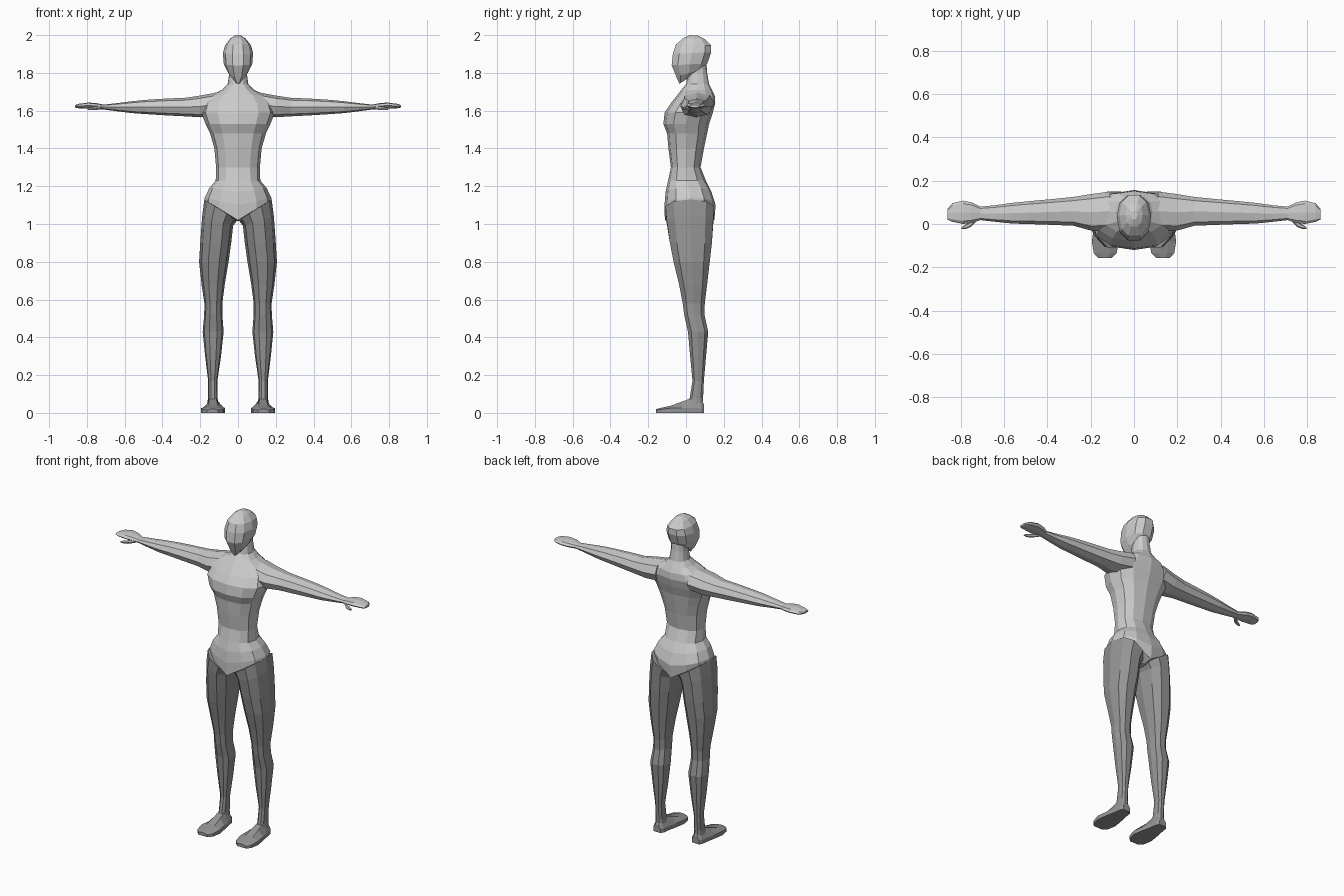
import bpy, bmesh, math
from mathutils import Vector


def spow(v, p):
    return math.copysign(abs(v) ** p, v)


def ellipse(a0, a1, b0, b1, sides, p=0.85):
    """Rounded section between two limits on each axis; first point on +a."""
    pts = []
    for i in range(sides):
        t = 2 * math.pi * i / sides
        pts.append(((a0 + a1) / 2 + (a1 - a0) / 2 * spow(math.cos(t), p),
                    (b0 + b1) / 2 + (b1 - b0) / 2 * spow(math.sin(t), p)))
    return pts


def loft(name, rings, mirror=False, mat=None):
    """Skin a list of equal-length rings, cap both ends."""
    bm = bmesh.new()
    loops = [[bm.verts.new(Vector(p)) for p in r] for r in rings]
    n = len(loops[0])
    for a, b in zip(loops, loops[1:]):
        for i in range(n):
            j = (i + 1) % n
            bm.faces.new((a[i], a[j], b[j], b[i]))
    bm.faces.new(loops[0][::-1])
    bm.faces.new(loops[-1])
    bmesh.ops.recalc_face_normals(bm, faces=bm.faces)
    me = bpy.data.meshes.new(name)
    bm.to_mesh(me)
    bm.free()
    ob = bpy.data.objects.new(name, me)
    bpy.context.collection.objects.link(ob)
    if mirror:
        ob.modifiers.new("mirror", "MIRROR").use_axis[0] = True
    if mat:
        me.materials.append(mat)
    return ob


def body_ring(zf, zb, hw, yf, yb, lift=0, sides=12):
    """Horizontal ring, tilted from front to back and lifted at the sides."""
    return [(x, y, zf + (zb - zf) * (y - yf) / (yb - yf) + lift * abs(x) / hw)
            for x, y in ellipse(-hw, hw, yf, yb, sides)]


dark = bpy.data.materials.new("dark_grey")
dark.diffuse_color = (0.3, 0.3, 0.3, 1)

# Torso and neck: z, half width, front y, back y, side lift
torso = [
    (1.015, 0.02, -0.06, 0.10, 0), (1.02, 0.178, -0.112, 0.150, 0.11),
    (1.10, 0.176, -0.114, 0.157, 0.04), (1.17, 0.152, -0.108, 0.135, 0.02),
    (1.23, 0.118, -0.095, 0.105, 0), (1.30, 0.116, -0.080, 0.077, 0),
    (1.40, 0.125, -0.093, 0.095, 0), (1.48, 0.148, -0.100, 0.112, 0),
    (1.53, 0.172, -0.120, 0.122, 0), (1.59, 0.195, -0.113, 0.142, 0),
    (1.64, 0.180, -0.080, 0.155, 0), (1.68, 0.145, -0.048, 0.152, 0),
    (1.71, 0.085, -0.025, 0.138, 0), (1.74, 0.055, 0.000, 0.122, 0),
    (1.80, 0.046, 0.012, 0.112, 0), (1.86, 0.046, 0.012, 0.108, 0)]
loft("torso", [body_ring(z, z, hw, yf, yb, l) for z, hw, yf, yb, l in torso])

# Head: front z, back z, half width, front y, back y
head = [
    (1.742, 1.765, 0.014, -0.036, 0.000), (1.78, 1.82, 0.052, -0.055, 0.090),
    (1.84, 1.85, 0.075, -0.080, 0.117), (1.90, 1.91, 0.080, -0.074, 0.138),
    (1.95, 1.945, 0.068, -0.058, 0.137), (1.985, 1.98, 0.040, -0.015, 0.100),
    (2.0, 1.998, 0.014, 0.020, 0.062)]
loft("head", [body_ring(*s, sides=10) for s in head])

# Arms and hands: x, front y, back y, bottom z, top z
arm = [
    (0.11, -0.03, 0.150, 1.575, 1.697), (0.20, -0.030, 0.138, 1.565, 1.680),
    (0.28, -0.008, 0.125, 1.570, 1.668), (0.38, -0.004, 0.115, 1.575, 1.664),
    (0.49, 0.000, 0.105, 1.582, 1.657), (0.56, 0.002, 0.098, 1.587, 1.650),
    (0.64, 0.010, 0.087, 1.597, 1.640), (0.71, 0.018, 0.080, 1.606, 1.632),
    (0.75, 0.005, 0.100, 1.609, 1.640), (0.79, 0.000, 0.108, 1.612, 1.643),
    (0.84, 0.010, 0.096, 1.612, 1.637), (0.862, 0.020, 0.070, 1.616, 1.630)]
loft("arms", [[(x, y, z) for y, z in ellipse(a, b, c, d, 8)]
              for x, a, b, c, d in arm], True)

# Thumbs
thumb = [(0.725, 0.015, 0.040, 1.606, 1.626), (0.755, -0.014, 0.012, 1.602, 1.622),
         (0.780, -0.023, -0.004, 1.602, 1.618), (0.798, -0.022, -0.014, 1.605, 1.613)]
loft("thumbs", [[(x, y, z) for y, z in ellipse(a, b, c, d, 6)]
                for x, a, b, c, d in thumb], True)

# Legs: inner z, outer z, inner x, outer x, front y, back y
leg = [
    (1.02, 1.13, 0.004, 0.178, -0.114, 0.155), (0.99, 1.04, 0.026, 0.190, -0.108, 0.150),
    (0.90, 0.90, 0.036, 0.200, -0.090, 0.142), (0.80, 0.80, 0.050, 0.206, -0.070, 0.130),
    (0.68, 0.68, 0.070, 0.193, -0.040, 0.115), (0.58, 0.58, 0.083, 0.178, -0.020, 0.102),
    (0.52, 0.52, 0.083, 0.179, -0.012, 0.100), (0.43, 0.43, 0.076, 0.187, 0.008, 0.120),
    (0.30, 0.30, 0.090, 0.174, 0.020, 0.108), (0.17, 0.17, 0.109, 0.158, 0.033, 0.096),
    (0.08, 0.08, 0.108, 0.159, 0.018, 0.092), (0.03, 0.03, 0.104, 0.164, 0.000, 0.092)]
loft("legs", [[(x, y, zi + (zo - zi) * (x - xi) / (xo - xi))
               for x, y in ellipse(xi, xo, yf, yb, 10)]
              for zi, zo, xi, xo, yf, yb in leg], True, dark)

# Feet: y, inner x, outer x, top z
foot = [(-0.158, 0.105, 0.165, 0.020), (-0.135, 0.080, 0.186, 0.026),
        (-0.08, 0.070, 0.195, 0.038), (-0.02, 0.080, 0.186, 0.060),
        (0.035, 0.092, 0.175, 0.080), (0.08, 0.098, 0.168, 0.070),
        (0.096, 0.110, 0.158, 0.045)]
loft("feet", [[(a, y, 0), (a, y, min(0.025, h * 0.7)), (a + 0.3 * (b - a), y, h),
               (b - 0.3 * (b - a), y, h), (b, y, min(0.025, h * 0.7)), (b, y, 0)]
              for y, a, b, h in foot], True, dark)
